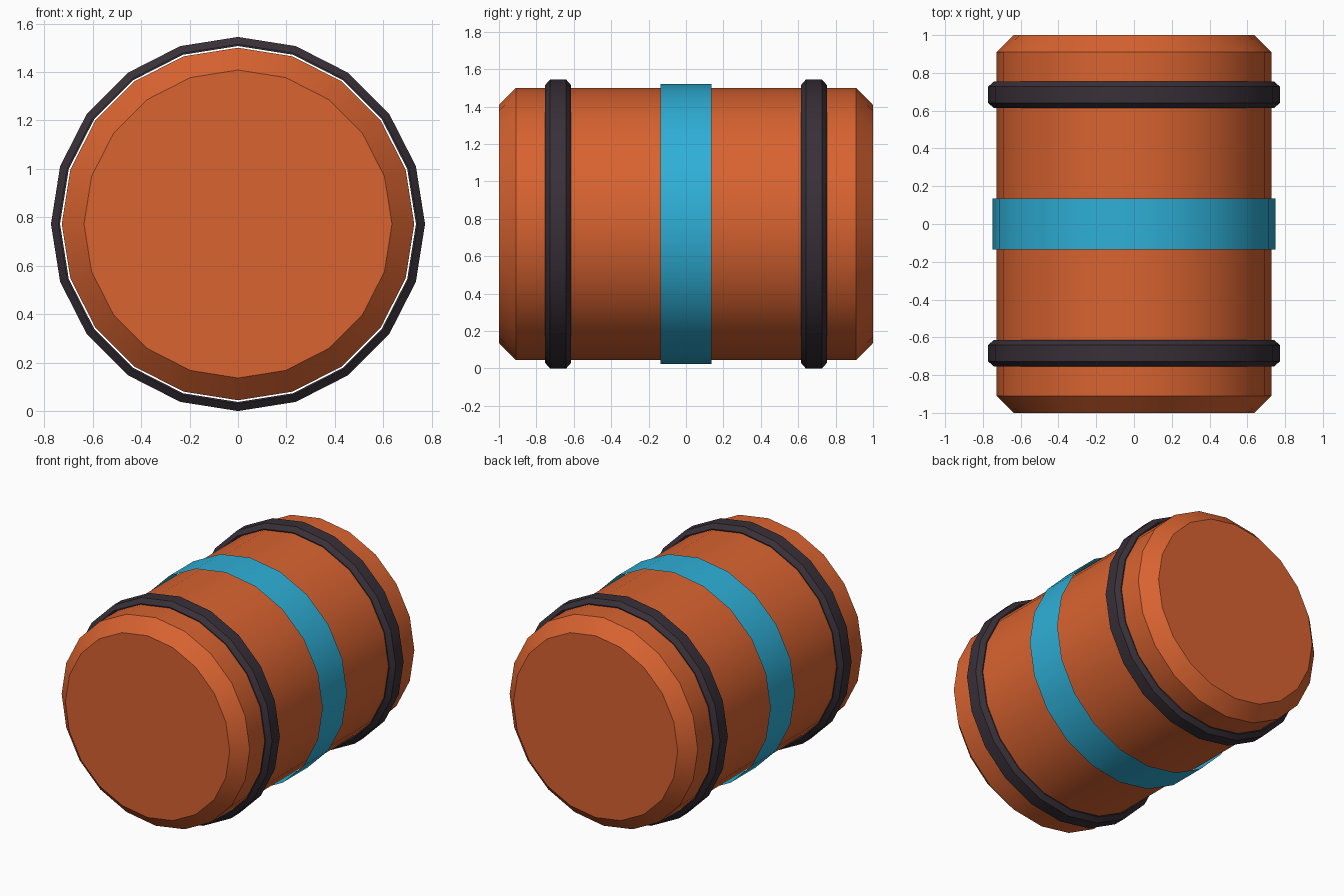
import bpy, bmesh, math

cube = bpy.data.objects.get("Cube")
if cube:
    bpy.data.objects.remove(cube, do_unlink=True)

SIDES = 20
AXIS_Z = 0.7725


def material(name, rgb):
    mat = bpy.data.materials.new(name)
    mat.use_nodes = True
    mat.diffuse_color = (*rgb, 1)
    bsdf = next(n for n in mat.node_tree.nodes if n.type == 'BSDF_PRINCIPLED')
    bsdf.inputs["Base Color"].default_value = (*rgb, 1)
    return mat


def revolve(name, profile, mat, closed=False, caps=False):
    """Turn a (radius, y) profile, given from back to front, around the y axis."""
    bm = bmesh.new()
    rings = []
    for r, y in profile:
        angles = [math.tau * i / SIDES for i in range(SIDES)]
        rings.append([bm.verts.new((r * math.cos(a), y, r * math.sin(a))) for a in angles])
    pairs = list(zip(rings, rings[1:]))
    if closed:
        pairs.append((rings[-1], rings[0]))
    for back, front in pairs:
        for i in range(SIDES):
            j = (i + 1) % SIDES
            bm.faces.new((back[i], back[j], front[j], front[i]))
    if caps:
        bm.faces.new(rings[0])
        bm.faces.new(rings[-1])
    bmesh.ops.recalc_face_normals(bm, faces=bm.faces)
    mesh = bpy.data.meshes.new(name)
    bm.to_mesh(mesh)
    bm.free()
    mesh.materials.append(mat)
    obj = bpy.data.objects.new(name, mesh)
    obj.location.z = AXIS_Z
    bpy.context.collection.objects.link(obj)
    bpy.ops.object.select_all(action='DESELECT')
    obj.select_set(True)
    bpy.context.view_layer.objects.active = obj
    bpy.ops.object.shade_smooth_by_angle(angle=math.radians(30))
    return obj


orange = material("orange paint", (0.69, 0.125, 0.030))
blue = material("blue paint", (0.028, 0.43, 0.68))
rubber = material("dark rubber", (0.040, 0.030, 0.040))

# Barrel body with chamfered ends
revolve("barrel_body", [(0.636, 1), (0.728, 0.91), (0.728, -0.91), (0.636, -1)],
        orange, caps=True)

# Thin open stripe around the middle
revolve("middle_band", [(0.748, 0.136), (0.748, -0.136)], blue)

# Bevelled hoops near both ends
for name, y in (("front_hoop", -0.684), ("back_hoop", 0.684)):
    revolve(name, [(0.735, y + 0.07), (0.742, y + 0.07), (AXIS_Z, y + 0.043),
                   (AXIS_Z, y - 0.043), (0.742, y - 0.07), (0.735, y - 0.07)],
            rubber, closed=True)
